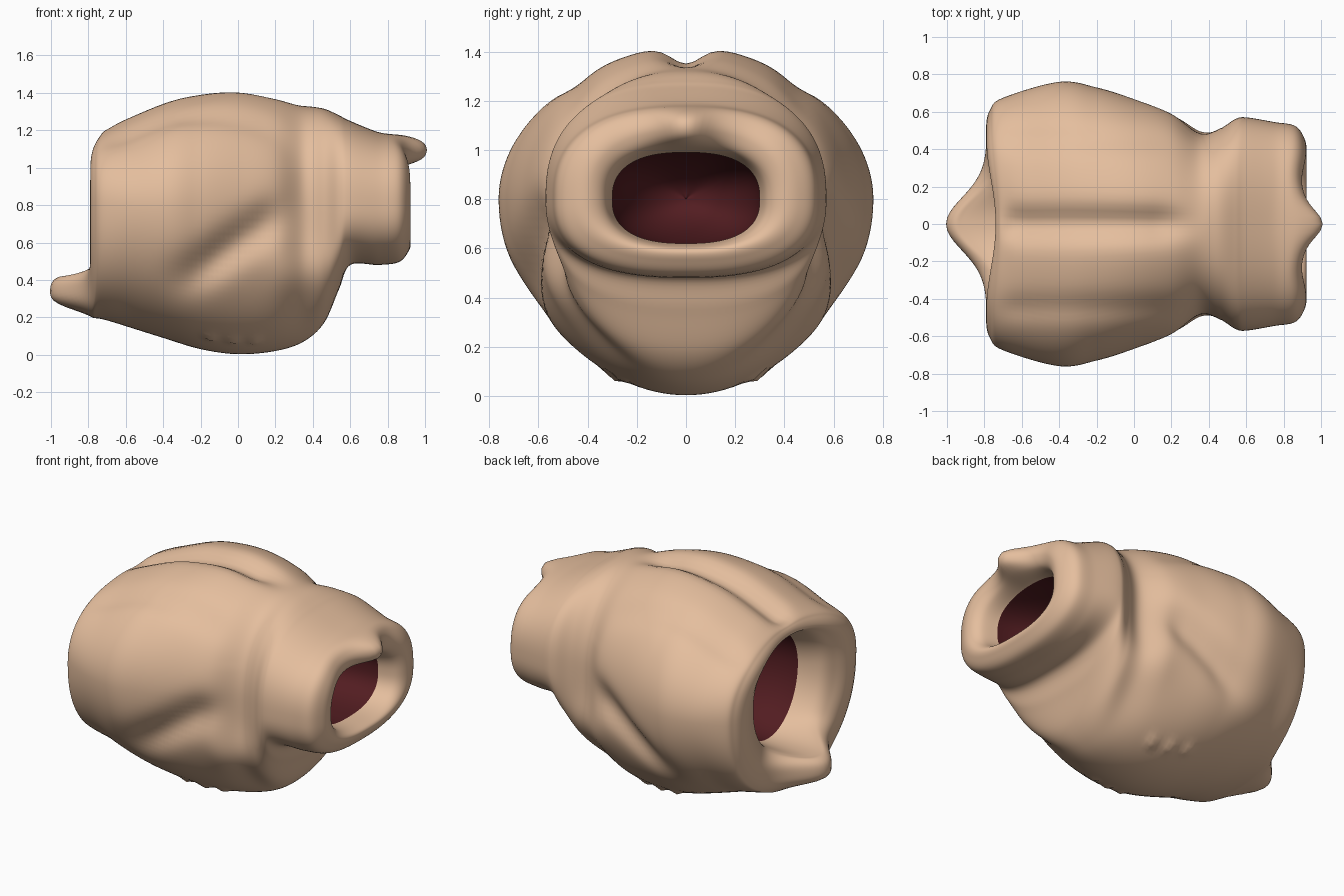
import bpy, math

if "Cube" in bpy.data.objects:
    bpy.data.objects.remove(bpy.data.objects["Cube"])

def material(name, rgb):
    m = bpy.data.materials.new(name)
    m.diffuse_color = (*rgb, 1)
    m.use_nodes = True
    m.node_tree.nodes["Principled BSDF"].inputs["Base Color"].default_value = m.diffuse_color
    return m

skin = material("tan skin", (0.78, 0.515, 0.34))
red = material("dark red lining", (0.085, 0.012, 0.015))

# Cross-sections from the rear hole to the mouth hole: x, half width, bottom, top
S = [
    (-.58, .30, .43, 1.10), (-.71, .345, .42, 1.11), (-.765, .43, .41, 1.12),
    (-.79, .52, .34, 1.14), (-.77, .61, .21, 1.18), (-.70, .675, .185, 1.225),
    (-.40, .76, .09, 1.355), (-.20, .73, .03, 1.405), (0, .67, .003, 1.42),
    (.20, .60, .02, 1.385), (.35, .485, .07, 1.335), (.46, .51, .17, 1.315),
    (.54, .56, .35, 1.28), (.60, .57, .48, 1.25), (.75, .545, .48, 1.19),
    (.86, .525, .495, 1.17), (.91, .46, .55, 1.13), (.92, .39, .59, 1.08),
    (.88, .33, .61, 1.02), (.78, .30, .62, .99),
]
LAST, SUB, N, MID = len(S) - 1, 8, 128, .8

def station(u):
    """Smooth interpolation between the cross-sections."""
    i = min(int(u), LAST - 1)
    t = u - i
    a, b, c, d = (S[max(0, min(LAST, i + k))] for k in (-1, 0, 1, 2))
    return [.5 * (2*q + (r - p)*t + (2*p - 5*q + 4*r - s)*t*t + (3*q - p - 3*r + s)*t**3)
            for p, q, r, s in zip(a, b, c, d)]

def power(v, e):
    return math.copysign(abs(v) ** e, v)

def bell(*terms):
    return math.exp(-sum((v / s) ** 2 for v, s in terms))

def step(v, a, b):
    t = max(0, min(1, (v - a) / (b - a)))
    return t * t * (3 - 2 * t)

def section(x, w, zb, zt):
    """Rounded ring, squarer at the muzzle than on the trunk."""
    e = 1 - .2 * step(x, .2, .6) - .1 * (1 - step(x, -.75, -.55))
    ring = []
    for k in range(N):
        t = 2 * math.pi * k / N
        s = power(math.sin(t), e)
        ring.append((x, max(w, 0) * power(math.cos(t), e),
                     MID + s * (zt - MID if s > 0 else MID - zb)))
    return ring

def sculpt(x, y, z, u):
    x0, a = x, abs(y)
    # blunt lower rear lip and dented upper rear rim
    rear = 1 - step(x0, -.72, -.58)
    x -= rear * .215 * bell((y, .2), ((z - .355) ** 2, .015))
    x += rear * .05 * bell((y, .3), (z - 1.14, .1))
    # blunt upper lip with a shallow dip either side
    front = step(x0, .72, .88)
    x += front * .088 * bell((y, .095), ((z - 1.095) ** 2, .0065))
    x -= front * .025 * bell((a - .24, .12), (z - 1.08, .12))
    if 3.5 < u < 16:
        # groove along the back and fainter side grooves
        if z > 1:
            along = step(x0, -.8, -.6) * (1 - step(x0, .1, .4))
            z -= .07 * along * bell((y, .085))
            z -= .02 * along * bell((a - .45, .07))
        # soft crease between flank and belly, fuller belly below it
        line = .40 + .33 * step(x0, -.4, .3)
        fade = step(x0, -.5, -.1) * (1 - step(x0, .1, .36))
        y *= 1 - .11 * fade * bell((z - line, .12))
        y *= 1 + .13 * bell((x0 - .34, .14), (z - .42, .17))
        # small teats under the belly
        if z < .35:
            for i in range(3):
                tx, ty = -.15 + .12 * i, .31 - .02 * i
                z -= .02 * bell((x0 - tx, .03), (a - ty, .03))
    return x, y, z

def skin_rings(name, rings, mat):
    """Bridge a list of rings into one smooth surface."""
    faces = [(r*N + k, r*N + (k + 1) % N, (r + 1)*N + (k + 1) % N, (r + 1)*N + k)
             for r in range(len(rings) - 1) for k in range(N)]
    me = bpy.data.meshes.new(name)
    me.from_pydata([v for ring in rings for v in ring], [], faces)
    me.materials.append(mat)
    me.shade_smooth()
    bpy.context.collection.objects.link(bpy.data.objects.new(name, me))

# Outer skin with rolled-in rims
body = []
for r in range(LAST * SUB + 1):
    u = r / SUB
    body.append([sculpt(*p, u) for p in section(*station(u))])
skin_rings("body_skin", body, skin)

def cavity(rim, depth):
    """Rounded cup running inward from a rim ring."""
    rings = []
    for i in range(25):
        a = math.pi / 2 * i / 24
        c = max(math.cos(a), .001)
        rings.append([(x + depth * math.sin(a), y * c, MID + (z - MID) * c)
                      for x, y, z in rim])
    return rings

# Inner cavities, wound so they face the openings
skin_rings("rear_lining", cavity(body[0], .4)[::-1], red)
skin_rings("mouth_lining", cavity(body[-1], -.48), red)
